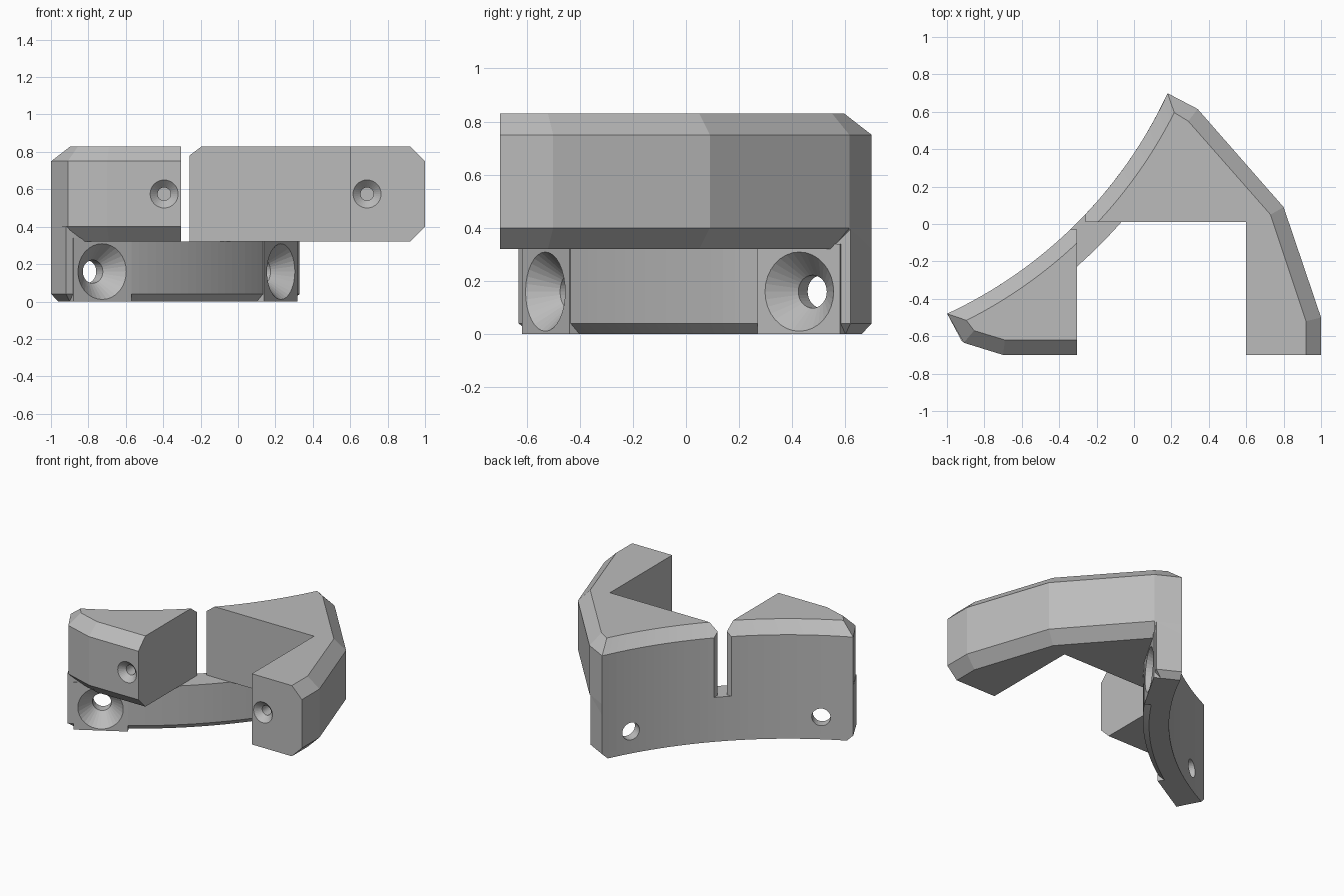
import bpy, bmesh
from math import radians, cos, sin, tau
from mathutils import Vector

cube = bpy.data.objects.get("Cube")
if cube:
    bpy.data.objects.remove(cube)

grey = bpy.data.materials.new("matte grey")
grey.use_nodes = True
colour = (0.5, 0.5, 0.5, 1)
grey.diffuse_color = colour
grey.node_tree.nodes["Principled BSDF"].inputs["Base Color"].default_value = colour

CX, CY = -2.02, 1.72          # centre of the curved wall
R_BACK, R_FRONT = 2.425, 2.595
SWEEP = 20.1                  # half angle of the wall, about the diagonal


def polar(r, deg):
    a = radians(deg - 45)
    return (CX + r * cos(a), CY + r * sin(a))


def arc(r, half, n=32):
    return [polar(r, -half + 2 * half * i / n) for i in range(n + 1)]


def loft(name, rings):
    """Closed solid through rings of equal point count."""
    bm = bmesh.new()
    loops = [[bm.verts.new(p) for p in ring] for ring in rings]
    n = len(loops[0])
    for low, high in zip(loops, loops[1:]):
        for i in range(n):
            j = (i + 1) % n
            bm.faces.new((low[i], low[j], high[j], high[i]))
    bm.faces.new(loops[0][::-1])
    bm.faces.new(loops[-1])
    bmesh.ops.recalc_face_normals(bm, faces=bm.faces)
    mesh = bpy.data.meshes.new(name)
    bm.to_mesh(mesh)
    bm.free()
    mesh.materials.append(grey)
    obj = bpy.data.objects.new(name, mesh)
    bpy.context.collection.objects.link(obj)
    return obj


def level(points, z):
    return [(x, y, z) for x, y in points]


def combine(target, tool, operation):
    mod = target.modifiers.new(operation.lower(), 'BOOLEAN')
    mod.operation, mod.object, mod.solver = operation, tool, 'EXACT'
    bpy.context.view_layer.objects.active = target
    bpy.ops.object.modifier_apply(modifier=mod.name)
    bpy.data.objects.remove(tool)


def drill(target, origin, direction, steps):
    """Cut a turned hole; steps are (depth, radius) pairs."""
    d = Vector(direction).normalized()
    up = Vector((0, 0, 1))
    side = d.cross(up)
    rings = []
    for depth, r in steps:
        c = Vector(origin) + d * depth
        rings.append([c + r * (cos(tau * i / 32) * side + sin(tau * i / 32) * up)
                      for i in range(32)])
    cutter = loft("hole_cutter", rings)
    cutter.hide_render = True
    combine(target, cutter, 'DIFFERENCE')


# Upper block: chamfered outer rim, curved back
rim = [(0.34, 0.615), (0.80, 0.09), (1, -0.5), (1, -0.7), (0.6, -0.7),
       (-0.3, -0.7), (-0.7, -0.7), (-0.91, -0.635)]
inset = [(0.29, 0.55), (0.73, 0.05), (0.92, -0.52), (0.92, -0.7), (0.6, -0.7),
         (-0.3, -0.62), (-0.69, -0.62), (-0.855, -0.57)]
back = arc(R_BACK, SWEEP)
bracket = loft("bracket", [
    level(back + inset, 0.32), level(back + rim, 0.40), level(back + rim, 0.75),
    level(arc(2.502, 18.3) + inset, 0.83)])

# Curved wall with its lower edge chamfered at the ends and inside
wall = back + arc(R_FRONT, SWEEP - 0.2)[::-1]
wall_foot = arc(R_BACK, SWEEP - 1) + arc(R_FRONT - 0.04, SWEEP - 1.1)[::-1]
combine(bracket, loft("curved_wall", [level(wall_foot, 0), level(wall, 0.04),
                                      level(wall, 0.40)]), 'UNION')

# Flat pads that carry the wall screws
for side in (-1, 1):
    plan = [polar(2.5, side * 11.1), polar(2.5, side * 19),
            polar(2.601, side * 19), polar(2.601, side * 11.1)]
    combine(bracket, loft("screw_pad", [level(plan, 0), level(plan, 0.34)]), 'UNION')

# Narrow gap and open inside corner, down to the top of the wall
gap = [(-0.305, -1), (0.6, -1), (0.6, 0.01), (-0.26, 0.01), (-0.26, 0.3),
       (-0.6, 0.3), (-0.6, -0.03), (-0.305, -0.03)]
gap_cutter = loft("gap_cutter", [level(gap, 0.32), level(gap, 1)])
gap_cutter.hide_render = True
combine(bracket, gap_cutter, 'DIFFERENCE')

# Countersunk holes through the wall
for side in (-1, 1):
    x, y = polar(2.595, side * 15.1)
    drill(bracket, (x, y, 0.16), (CX - x, CY - y, 0),
          [(-0.01, 0.158), (0.1, 0.062), (0.4, 0.062)])

# Blind screw holes in the front faces
for x in (-0.395, 0.69):
    drill(bracket, (x, -0.7, 0.575), (0, 1, 0),
          [(-0.01, 0.085), (0.04, 0.035), (0.3, 0.035)])
